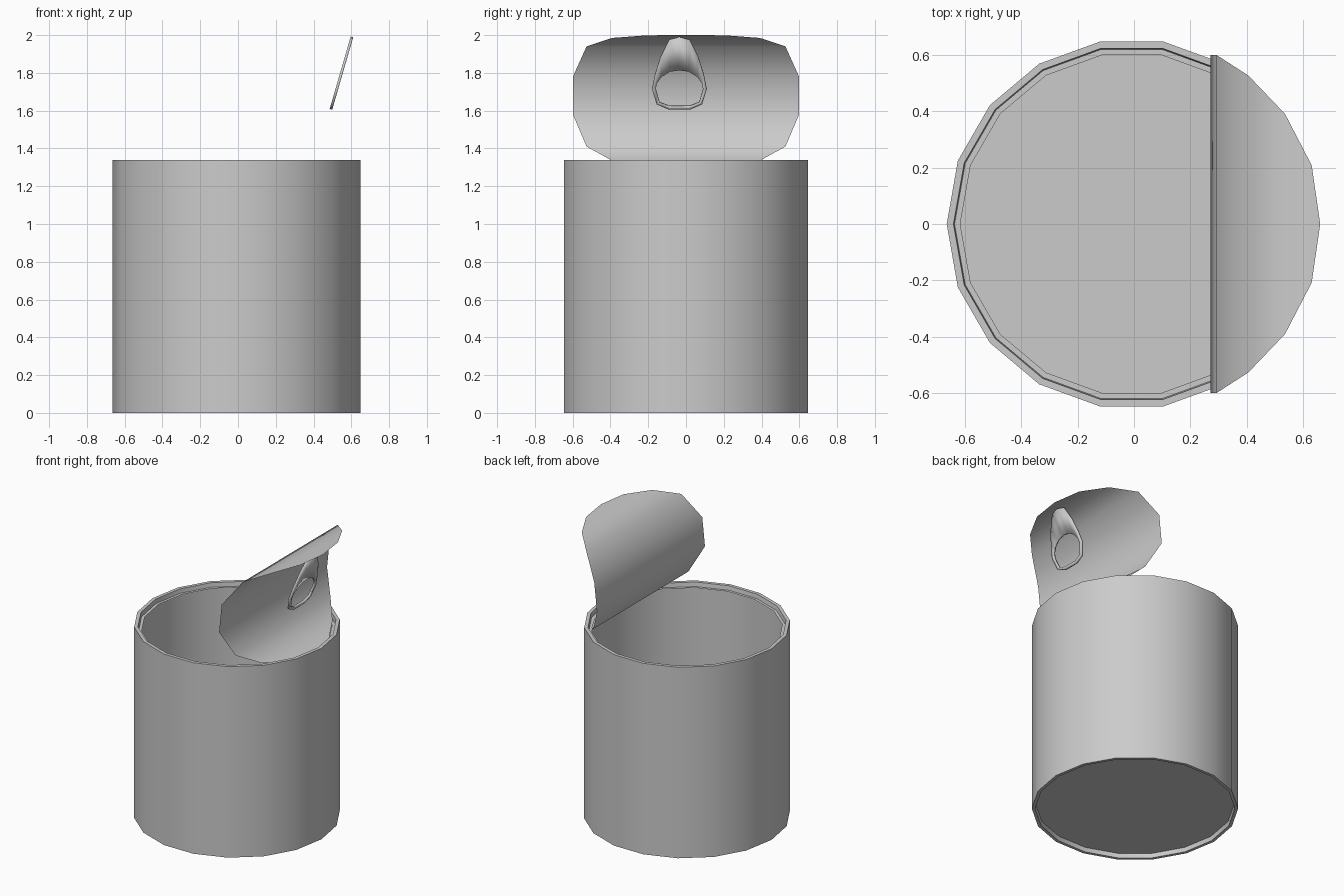
import bpy, math

if "Cube" in bpy.data.objects:
    bpy.data.objects.remove(bpy.data.objects["Cube"])

N = 18        # sides of the can and of the lid disc
CX = -0.008   # can axis


def make(name, verts, faces, angle):
    mesh = bpy.data.meshes.new(name)
    mesh.from_pydata(verts, [], faces)
    mesh.update()
    ob = bpy.data.objects.new(name, mesh)
    bpy.context.collection.objects.link(ob)
    bpy.ops.object.select_all(action='DESELECT')
    ob.select_set(True)
    bpy.context.view_layer.objects.active = ob
    bpy.ops.object.shade_smooth_by_angle(angle=math.radians(angle))
    return ob


def bridge(a, b, n):
    """Quads between two closed loops starting at indices a and b."""
    return [(a + i, a + (i + 1) % n, b + (i + 1) % n, b + i) for i in range(n)]


# Can body: recessed floor, foot rim, wall, top rim and the ledge left by the lid
profile = [(0.63, 0.03), (0.635, 0.0), (0.656, 0.0), (0.656, 1.34),
           (0.632, 1.34), (0.628, 1.31), (0.608, 1.31)]
verts = [(CX + r * math.cos(math.tau * i / N), r * math.sin(math.tau * i / N), z)
         for r, z in profile for i in range(N)]
faces = [tuple(reversed(range(N)))]
for k in range(len(profile) - 1):
    faces += bridge(k * N, (k + 1) * N, N)
make("can_body", verts, faces, 30)

# Peeled lid: a disc curled along this side profile, from free tip to hinge
curl = [(0.66, 2.0), (0.63, 1.999), (0.535, 1.985), (0.405, 1.94), (0.293, 1.78),
        (0.272, 1.58), (0.35, 1.41), (0.46, 1.335), (0.562, 1.312), (0.60, 1.31)]
verts = [(curl[0][0], 0, curl[0][1])]
for i in range(1, 9):
    w = 0.608 * math.sin(math.tau * i / N)
    verts += [(curl[i][0], -w, curl[i][1]), (curl[i][0], w, curl[i][1])]
verts.append((curl[9][0], 0, curl[9][1]))
faces = [(0, 1, 2), (15, 17, 16)]
faces += [(2 * i - 1, 2 * i + 1, 2 * i + 2, 2 * i) for i in range(1, 8)]
make("peeled_lid", verts, faces, 50)

# Pull tab: tilted plate with a finger hole, half outlines mirrored in y
outer = [(0, 1.99), (0.055, 1.975), (0.1, 1.885), (0.13, 1.79),
         (0.145, 1.715), (0.12, 1.635), (0.055, 1.607)]
hole = [(0, 1.815), (0.05, 1.808), (0.095, 1.78), (0.12, 1.745),
        (0.125, 1.715), (0.105, 1.645), (0.052, 1.625)]


def tab_loop(half):
    full = half + [(-y, z) for y, z in reversed(half[1:])]
    return [(0.492 + (z - 1.607) * 0.29, y - 0.035, z) for y, z in full]


o, h = tab_loop(outer), tab_loop(hole)
tab = make("pull_tab", o + h, bridge(0, len(o), len(o)), 30)
solid = tab.modifiers.new("thickness", 'SOLIDIFY')
solid.thickness = 0.014
solid.offset = 0
